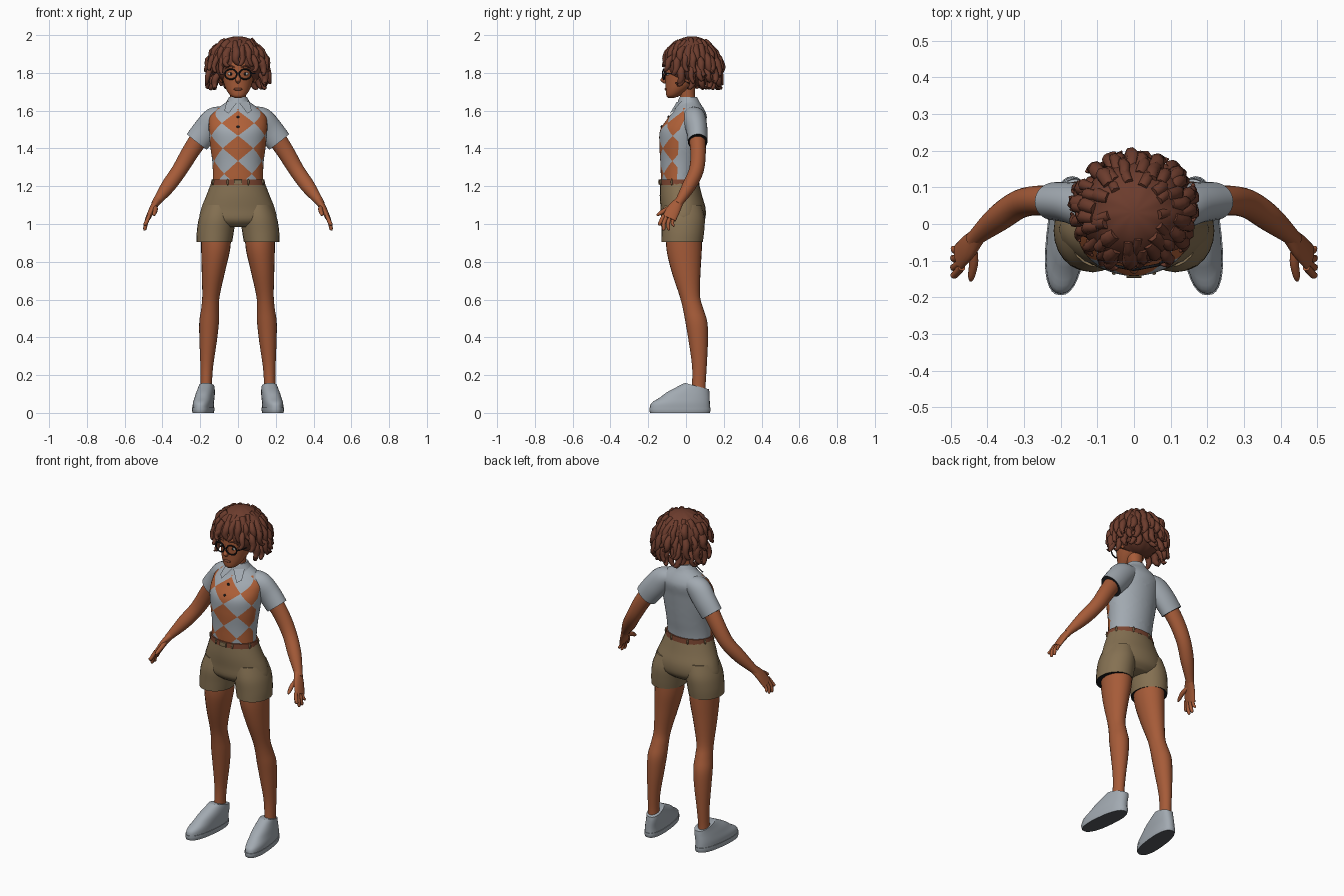
import bpy, bmesh, math, random
from math import sin, cos, pi, radians
from mathutils import Vector, Matrix

cube = bpy.data.objects.get("Cube")
if cube:
    bpy.data.objects.remove(cube)
random.seed(4)


def material(name, r, g, b):
    m = bpy.data.materials.new(name)
    m.use_nodes = True
    m.diffuse_color = (r, g, b, 1)
    m.node_tree.nodes["Principled BSDF"].inputs["Base Color"].default_value = (r, g, b, 1)
    return m


SKIN = material("warm skin", .38, .105, .04)
HAIR = material("brown hair", .15, .045, .026)
GREY = material("pale grey cloth", .36, .40, .44)
ORANGE = material("orange cloth", .44, .12, .04)
KHAKI = material("khaki cloth", .235, .165, .085)
BELT = material("brown leather", .2, .06, .03)
BLACK = material("black", .01, .01, .012)
SOLE = material("dark sole", .09, .1, .11)
WHITE = material("eye white", .6, .56, .5)


def finish(bm, name, mats, rule=None, mirror=False, angle=50):
    """Turn a bmesh into an object, or into a left and right pair."""
    for side in ((1, -1) if mirror else (0,)):
        b = bm.copy()
        if side < 0:
            bmesh.ops.scale(b, vec=(-1, 1, 1), verts=b.verts)
        bmesh.ops.recalc_face_normals(b, faces=b.faces)
        for f in b.faces:
            f.smooth = True
            if rule:
                f.material_index = int(rule(f))
        me = bpy.data.meshes.new(name)
        b.to_mesh(me)
        b.free()
        for m in mats:
            me.materials.append(m)
        me.set_sharp_from_angle(angle=radians(angle))
        label = {1: "left_", -1: "right_", 0: ""}[side] + name
        bpy.context.collection.objects.link(bpy.data.objects.new(label, me))
    bm.free()


def spline(keys, u):
    """Smooth curve through the keys, u in key units."""
    i = max(0, min(int(u), len(keys) - 2))
    t = u - i
    a, b, c, d = (keys[max(0, min(j, len(keys) - 1))] for j in range(i - 1, i + 3))
    return [.5 * (2 * q + (r - p) * t + (2 * p - 5 * q + 4 * r - s) * t * t
                  + (3 * q - p - 3 * r + s) * t ** 3) for p, q, r, s in zip(a, b, c, d)]


def tube(keys, flat=False, seg=24, steps=4, power=2, bm=None):
    """Loft of ellipses, keys are x, y, z and two radii; flat keeps rings level."""
    bm = bm or bmesh.new()
    n = (len(keys) - 1) * steps
    pts = [spline(keys, k / steps) for k in range(n + 1)]
    way = (Vector(pts[-1][:3]) - Vector(pts[0][:3])).normalized()
    ref = Vector((1, 0, 0)) if abs(way.y) > .85 else Vector((0, 1, 0))
    rings = []
    for k, (x, y, z, ra, rb) in enumerate(pts):
        t = (Vector(pts[min(k + 1, n)][:3]) - Vector(pts[max(k - 1, 0)][:3])).normalized()
        v = (ref - t * t.dot(ref)).normalized()
        w = v.cross(t)
        if flat:
            w, v = Vector((1, 0, 0)), Vector((0, 1, 0))
        ring = []
        for s in range(seg):
            c, d = cos(2 * pi * s / seg), sin(2 * pi * s / seg)
            c, d = (math.copysign(abs(q) ** (2 / power), q) for q in (c, d))
            ring.append(bm.verts.new(Vector((x, y, z)) + w * c * ra + v * d * rb))
        rings.append(ring)
    for p, q in zip(rings, rings[1:]):
        for s in range(seg):
            e = (s + 1) % seg
            bm.faces.new((p[s], p[e], q[e], q[s]))
    bm.faces.new(rings[0])
    bm.faces.new(rings[-1])
    return bm


def level(rows, **kw):
    """Level loft from rows of z, x centre, x radius, y centre, y radius."""
    return tube([(cx, cy, z, rx, ry) for z, cx, rx, cy, ry in rows], flat=True, **kw)


def ball(name, mat, centre, size, mirror=False, seg=16):
    bm = bmesh.new()
    bmesh.ops.create_uvsphere(bm, u_segments=seg, v_segments=seg // 2, radius=1)
    bmesh.ops.transform(bm, verts=bm.verts, matrix=Matrix.LocRotScale(centre, None, size))
    finish(bm, name, [mat], mirror=mirror, angle=80)


def underside(f):
    return f.normal.z < -.9


# Shirt body: a flat sheet cut into diamonds, then wrapped around the torso
TORSO = [(1.2, .135, -.035, .095), (1.25, .133, -.035, .098), (1.33, .136, -.03, .106),
         (1.42, .148, -.026, .115), (1.5, .155, -.018, .118), (1.57, .15, .01, .1),
         (1.61, .115, .02, .075), (1.64, .07, .02, .055), (1.66, .05, .017, .048)]


def torso(theta, z):
    i = max(k for k, row in enumerate(TORSO[:-1]) if row[0] <= z + 1e-6 or k == 0)
    u = i + (z - TORSO[i][0]) / (TORSO[i + 1][0] - TORSO[i][0])
    _, rx, cy, ry = spline(TORSO, u)
    return Vector((rx * sin(theta), cy - ry * cos(theta), z))


W, H, MID, SIDE, LOW, TOP = .58, .067, 1.4, 1.45, 1.2, 1.66
sheet = bmesh.new()
bmesh.ops.create_grid(sheet, x_segments=40, y_segments=30, size=1)
for v in sheet.verts:
    v.co = (v.co.x * pi, LOW + (TOP - LOW) * (v.co.y + 1) / 2, 0)
cuts = [((s * SIDE, MID, 0), (1, 0, 0)) for s in (1, -1)]
cuts += [((k * W, MID, 0), (1 / W, s / H, 0)) for k in range(-11, 12, 2) for s in (1, -1)]
for point, normal in cuts:
    bmesh.ops.bisect_plane(sheet, geom=sheet.verts[:] + sheet.edges[:] + sheet.faces[:],
                           plane_co=point, plane_no=normal, dist=1e-5)
for f in sheet.faces:
    c = f.calc_center_median()
    a, b = c.x / W, (c.y - MID) / H
    odd = (math.floor((a + b + 1) / 2) + math.floor((a - b + 1) / 2)) % 2
    f.material_index = int(abs(c.x) < SIDE and not odd and c.y < 1.62)
for v in sheet.verts:
    v.co = torso(v.co.x, v.co.y)
bmesh.ops.remove_doubles(sheet, verts=sheet.verts, dist=1e-5)
finish(sheet, "shirt_body", [GREY, ORANGE], rule=lambda f: f.material_index)

# Sleeves, collar and buttons
finish(tube([(.07, .035, 1.575, .05, .06), (.12, .045, 1.55, .07, .062), (.17, .058, 1.495, .07, .056),
             (.218, .062, 1.435, .067, .052)]), "sleeve", [GREY, BLACK],
       rule=lambda f: len(f.verts) > 4, mirror=True)
finish(level([(1.61, 0, .085, .015, .077), (1.635, 0, .07, .015, .062), (1.66, 0, .054, .013, .052),
              (1.672, 0, .048, .012, .046)]), "collar", [GREY])
flap = bmesh.new()
flap.faces.new([flap.verts.new(p) for p in
                ((.004, -.05, 1.645), (.06, -.022, 1.65), (.072, -.066, 1.6), (.05, -.085, 1.585))])
bmesh.ops.solidify(flap, geom=flap.faces[:], thickness=.008)
finish(flap, "collar_flap", [GREY], mirror=True, angle=30)
for i, z in enumerate((1.566, 1.515)):
    ball(f"button_{i + 1}", BLACK, torso(0, z), (.008, .006, .008), seg=10)

# Shorts, belt, loops and buckle
finish(level([(1.225, 0, .139, -.035, .101), (1.15, 0, .168, -.027, .112), (1.08, 0, .195, -.015, .119),
              (1.02, 0, .2, -.015, .114), (.985, 0, .12, -.015, .08)]), "shorts_seat", [KHAKI])
finish(level([(1.1, .1, .08, -.017, .1), (1.03, .11, .097, -.016, .115), (.96, .12, .098, -.017, .113),
              (.905, .125, .094, -.02, .109)]), "shorts_leg", [KHAKI, BLACK], rule=underside, mirror=True)
finish(level([(1.207, 0, .144, -.035, .106), (1.236, 0, .14, -.035, .104)], seg=40), "belt", [BELT])
for i in range(8):
    a = (i + .5) * pi / 4
    x, y = .143 * sin(a), -.035 - .106 * cos(a)
    ball(f"belt_loop_{i + 1}", KHAKI, (x, y, 1.222), (.006, .006, .018), seg=8)
finish(tube([(-.02, -.143, 1.222, .014, .004), (.02, -.143, 1.222, .014, .004)], seg=8, power=5),
       "buckle", [KHAKI])

# Legs
finish(level([(.98, .115, .08, -.01, .095), (.87, .118, .077, -.01, .094), (.75, .13, .062, 0, .077),
              (.62, .143, .046, .02, .054), (.55, .148, .047, .038, .054), (.48, .153, .052, .055, .058),
              (.38, .158, .046, .065, .051), (.25, .165, .034, .071, .039), (.15, .168, .03, .068, .036),
              (.08, .168, .033, .066, .04)]), "leg", [SKIN], mirror=True)


# Shoes: toes turned out, ankle opening tilted back
def shoe(name, rows, mats):
    bm = level(rows, power=2.4, seg=32)
    for v in bm.verts:
        lift = max(0, v.co.z - .08)
        v.co.x -= v.co.y * .1
        v.co.z -= lift * 4 * (v.co.y - .045)
    finish(bm, name, mats, rule=underside if len(mats) > 1 else None, mirror=True)


shoe("shoe_sole", [(0, .181, .053, -.032, .158), (.014, .181, .055, -.032, .162),
                   (.028, .181, .055, -.032, .162)], [GREY, SOLE])
shoe("shoe_upper", [(.026, .181, .052, -.032, .159), (.055, .18, .052, -.027, .153),
                    (.09, .175, .049, .003, .122), (.12, .172, .044, .036, .088),
                    (.145, .171, .04, .058, .064)], [GREY])

# Arms and hands
finish(tube([(.18, .055, 1.49, .05, .045), (.25, .064, 1.385, .046, .041), (.31, .055, 1.285, .041, .039),
             (.37, .015, 1.2, .038, .036), (.428, -.033, 1.122, .023, .024),
             (.44, -.045, 1.105, .02, .024)]), "arm", [SKIN], mirror=True)
hand = tube([(.425, -.032, 1.125, .021, .023), (.453, -.064, 1.08, .017, .036),
             (.478, -.09, 1.028, .013, .038)])
for knuckle, tip, z, r in ((-.118, -.14, .992, .0105), (-.1, -.118, .965, .011),
                           (-.081, -.092, .966, .0105), (-.063, -.066, .985, .009)):
    tube([(.47, knuckle, 1.045, r, r), (.487, (knuckle + tip) / 2 - .008, 1.005, r, r),
          (.493, tip, z + .008, r * .8, r * .8), (.493, tip, z, .003, .003)], seg=10, bm=hand)
tube([(.443, -.055, 1.095, .014, .014), (.437, -.1, 1.078, .013, .013),
      (.443, -.14, 1.055, .01, .01), (.445, -.155, 1.045, .004, .004)], seg=10, bm=hand)
finish(hand, "hand", [SKIN], mirror=True)

# Neck, head and face
finish(tube([(0, .02, 1.61, .044, .042), (0, .008, 1.67, .041, .04), (0, .005, 1.74, .046, .045)]),
       "neck", [SKIN])
finish(level([(1.668, 0, .018, -.078, .016), (1.68, 0, .04, -.066, .038), (1.71, 0, .061, -.045, .062),
              (1.75, 0, .077, -.02, .089), (1.8, 0, .087, -.005, .106), (1.85, 0, .091, .002, .111),
              (1.9, 0, .086, .01, .1), (1.95, 0, .05, .015, .06)], seg=32), "head", [SKIN])
finish(tube([(0, -.105, 1.81, .008, .007), (0, -.115, 1.78, .012, .01), (0, -.119, 1.76, .014, .017),
             (0, -.108, 1.745, .006, .01)], flat=True), "nose", [SKIN])
ball("lips", BELT, (0, -.104, 1.714), (.023, .009, .008))
ball("ear", SKIN, (.088, .01, 1.78), (.012, .02, .032), mirror=True)
ball("eye", WHITE, (.037, -.094, 1.795), (.018, .01, .009), mirror=True)
ball("iris", BLACK, (.037, -.101, 1.795), (.007, .005, .008), mirror=True)
finish(tube([(.015, -.106, 1.828, .003, .004), (.04, -.101, 1.836, .005, .005),
             (.065, -.086, 1.826, .002, .004)], seg=8), "eyebrow", [HAIR], mirror=True)

# Glasses
glasses = bmesh.new()
loop = [(.038 + .031 * cos(a), -.117 + .006 * cos(a), 1.793 + .027 * sin(a), .004, .004)
        for a in (k * pi / 12 for k in range(25))]
tube(loop, seg=8, steps=1, bm=glasses)
tube([(0, -.126, 1.8, .003, .003), (.009, -.122, 1.797, .003, .003)], seg=8, bm=glasses)
tube([(.067, -.112, 1.797, .004, .004), (.085, -.085, 1.797, .003, .003),
      (.094, .01, 1.795, .003, .003)], seg=8, bm=glasses)
finish(glasses, "glasses", [BLACK], mirror=True)

# Hair: a lumpy cap with rows of curling locks
CAP, SIZE = Vector((0, .032, 1.86)), Vector((.145, .136, .134))
cap = bmesh.new()
bmesh.ops.create_uvsphere(cap, u_segments=48, v_segments=24, radius=1)
for v in cap.verts:
    az = math.atan2(v.co.y, v.co.x)
    v.co = CAP + v.co * SIZE * (1 + .03 * sin(9 * az + 4 * v.co.z) * (1 - v.co.z ** 2))
finish(cap, "hair_cap", [HAIR], angle=80)
locks = bmesh.new()
for elevation, count in ((52, 14), (32, 20), (12, 22), (-10, 22), (-32, 18)):
    for k in range(count):
        turn = (k + random.uniform(.2, .8)) / count * 2 * pi - pi
        front = abs(turn)
        if front < 1.1 and elevation < 0 or front < .45 and elevation < 20:
            continue
        el = radians(elevation + random.uniform(-6, 6))
        out = Vector((sin(turn), -cos(turn), 0))
        side = Vector((cos(turn), sin(turn), 0)) * random.choice((-1, 1))
        root = CAP + SIZE * (out * cos(el) + Vector((0, 0, sin(el)))) * .96
        floor = 1.835 if front < .6 else 1.79 if front < 1.1 else 1.715
        drop = max(.03, min(random.uniform(.07, .11), root.z - floor))
        r = random.uniform(.015, .023)
        keys = []
        for reach, fall, curl, size in ((-.01, -.1, 0, .8), (.018, .25, .008, 1), (.026, .65, .004, .85),
                                        (.03, .95, .02, .55), (.036, .9, .032, .15)):
            p = root + out * reach * random.uniform(.7, 1.2) + side * curl
            keys.append((p.x, p.y, p.z - drop * fall, r * size, r * size))
        tube(keys, seg=7, steps=2, bm=locks)
finish(locks, "hair_locks", [HAIR], angle=60)
